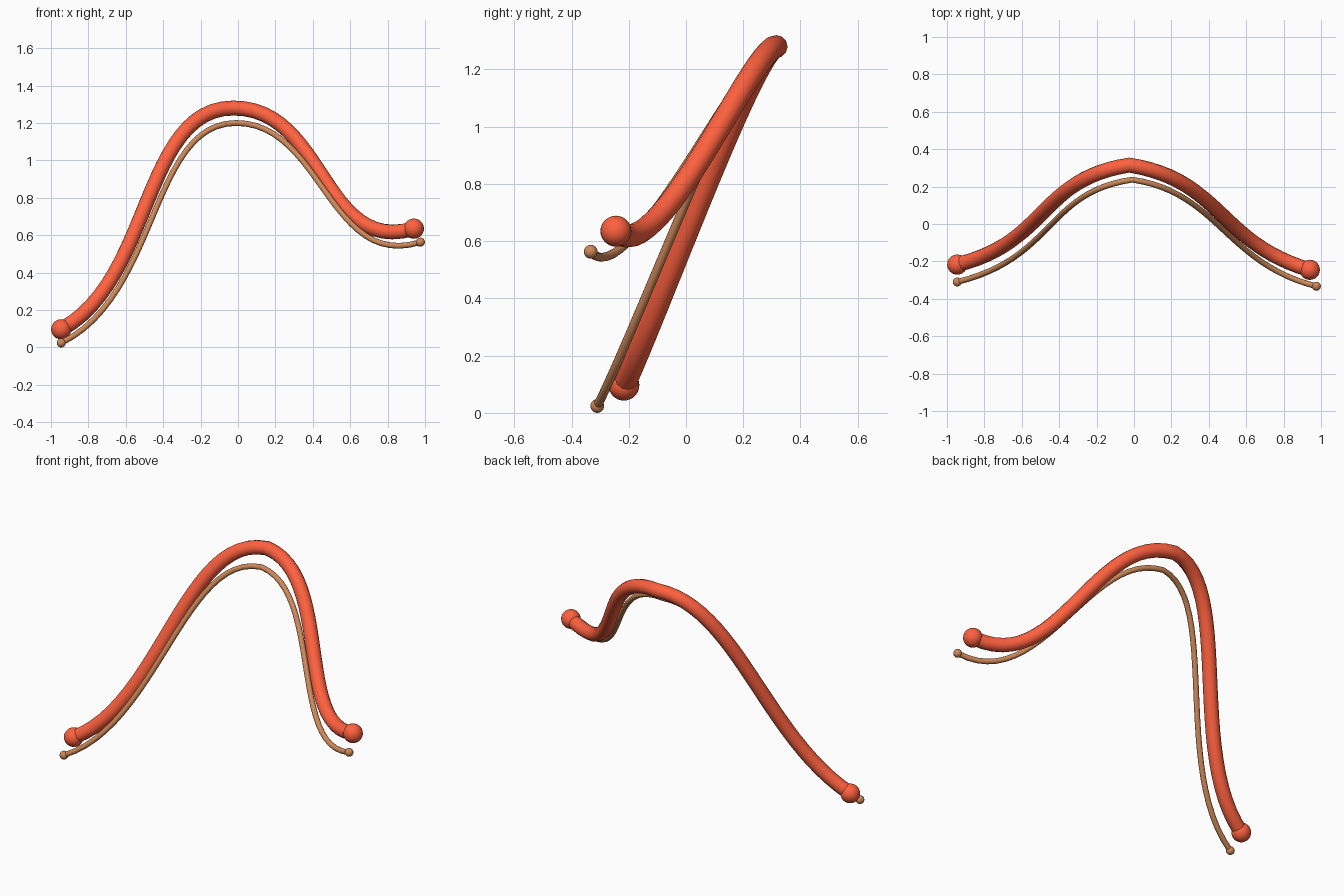
import bpy

if "Cube" in bpy.data.objects:
    bpy.data.objects.remove(bpy.data.objects["Cube"])


def material(name, color):
    m = bpy.data.materials.new(name)
    m.diffuse_color = (*color, 1)
    m.use_nodes = True
    m.node_tree.nodes["Principled BSDF"].inputs["Base Color"].default_value = m.diffuse_color
    return m


def tube(name, knots, radius, mat):
    """Round tube along a bezier; knots are (left handle, point, right handle)."""
    curve = bpy.data.curves.new(name + "_path", 'CURVE')
    curve.dimensions = '3D'
    curve.resolution_u = 24
    curve.bevel_depth = radius
    curve.bevel_resolution = 4
    curve.use_fill_caps = True
    spline = curve.splines.new('BEZIER')
    spline.bezier_points.add(len(knots) - 1)
    for bp, (left, point, right) in zip(spline.bezier_points, knots):
        bp.handle_left_type = bp.handle_right_type = 'FREE'
        bp.co = point
        bp.handle_left = left
        bp.handle_right = right
    path = bpy.data.objects.new(name + "_path", curve)
    bpy.context.collection.objects.link(path)
    bpy.context.view_layer.update()
    deps = bpy.context.evaluated_depsgraph_get()
    mesh = bpy.data.meshes.new_from_object(path.evaluated_get(deps))
    bpy.data.objects.remove(path)
    obj = bpy.data.objects.new(name, mesh)
    bpy.context.collection.objects.link(obj)
    mesh.materials.clear()
    mesh.materials.append(mat)
    for p in mesh.polygons:
        p.use_smooth = len(p.vertices) <= 4


def ball(name, center, radius, mat):
    bpy.ops.mesh.primitive_uv_sphere_add(segments=24, ring_count=16, radius=radius, location=center)
    obj = bpy.context.object
    obj.name = name
    obj.data.materials.append(mat)
    bpy.ops.object.shade_smooth()


def cord(name, knots, radius, ball_radius, mat):
    tube(name, knots, radius, mat)
    ball(name + "_left_end", knots[0][1], ball_radius, mat)
    ball(name + "_right_end", knots[-1][1], ball_radius, mat)


red = material("red", (1.0, 0.12, 0.05))
tan = material("tan", (0.62, 0.25, 0.10))

# Thick arched tube with round ends
a, b, c = (-0.945, -0.217, 0.097), (-0.025, 0.315, 1.28), (0.94, -0.245, 0.635)
cord("thick_tube", [
    (a, a, (-0.455, -0.095, 0.36)),
    ((-0.51, 0.24, 1.28), b, (0.47, 0.235, 1.28)),
    ((0.45, -0.10, 0.49), c, c)], 0.04, 0.054, red)

# Thin tube running alongside, below and in front
a, b, c = (-0.945, -0.31, 0.024), (-0.01, 0.237, 1.20), (0.975, -0.333, 0.563)
cord("thin_tube", [
    (a, a, (-0.42, -0.18, 0.28)),
    ((-0.47, 0.17, 1.20), b, (0.45, 0.17, 1.20)),
    ((0.49, -0.21, 0.41), c, c)], 0.0155, 0.024, tan)
